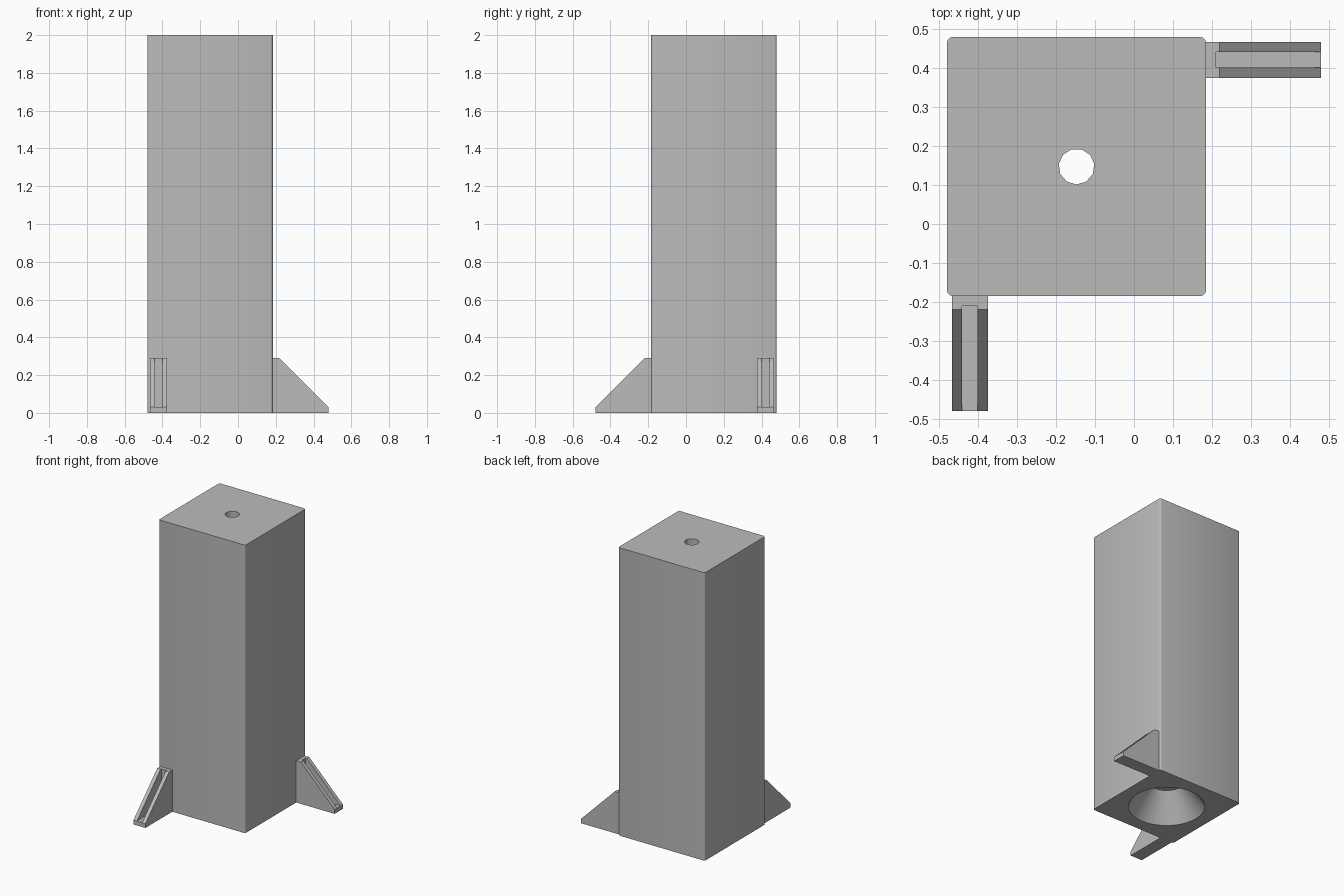
import bpy, bmesh, math
from mathutils import Matrix, Vector

old = bpy.data.objects.get("Cube")
if old:
    bpy.data.objects.remove(old, do_unlink=True)

grey = bpy.data.materials.new("plain grey")
grey.use_nodes = True
COLOUR = (0.5, 0.5, 0.5, 1)
grey.diffuse_color = COLOUR
grey.node_tree.nodes["Principled BSDF"].inputs["Base Color"].default_value = COLOUR

LOW, HIGH, FAR = -0.48, 0.185, 0.48      # tower edges along x, and fin reach
CX, CY, SIZE = -0.1475, 0.1475, 0.665
BASE_TOP = 0.29


def make_object(name, bm):
    bmesh.ops.recalc_face_normals(bm, faces=bm.faces)
    mesh = bpy.data.meshes.new(name)
    bm.to_mesh(mesh)
    bm.free()
    mesh.materials.append(grey)
    obj = bpy.data.objects.new(name, mesh)
    bpy.context.collection.objects.link(obj)
    return obj


def block(name, z0, z1):
    """Square block with softened upright corners."""
    bm = bmesh.new()
    place = Matrix.Translation((CX, CY, (z0 + z1) / 2)) @ Matrix.Diagonal((SIZE, SIZE, z1 - z0, 1))
    bmesh.ops.create_cube(bm, size=1, matrix=place)
    upright = [e for e in bm.edges if abs(e.verts[0].co.z - e.verts[1].co.z) > 0.01]
    bmesh.ops.bevel(bm, geom=upright, offset=0.015, segments=3, profile=0.5, affect='EDGES')
    return make_object(name, bm)


def cut(obj, sides, r0, r1, z0, z1):
    """Cut a round tapered hole on the tower axis, flat side towards the back."""
    bm = bmesh.new()
    place = Matrix.Translation((CX, CY, (z0 + z1) / 2)) @ Matrix.Rotation(math.pi, 4, 'Z')
    bmesh.ops.create_cone(bm, cap_ends=True, segments=sides, radius1=r0, radius2=r1,
                          depth=z1 - z0, matrix=place)
    cutter = make_object("cutter", bm)
    cutter.hide_render = True
    mod = obj.modifiers.new("hole", 'BOOLEAN')
    mod.operation, mod.object, mod.solver = 'DIFFERENCE', cutter, 'EXACT'
    bpy.context.view_layer.objects.active = obj
    bpy.ops.object.modifier_apply(modifier=mod.name)
    bpy.data.objects.remove(cutter, do_unlink=True)


def prism(bm, profile, y0, y1):
    """Extrude an x-z profile between two y positions."""
    face = bm.faces.new([bm.verts.new((x, y0, z)) for x, z in profile])
    out = bmesh.ops.extrude_face_region(bm, geom=[face])
    moved = [v for v in out["geom"] if isinstance(v, bmesh.types.BMVert)]
    bmesh.ops.translate(bm, verts=moved, vec=Vector((0, y1 - y0, 0)))


def fin(name):
    """Sloping foot: two cheeks with a slot between them."""
    inner = HIGH - 0.005
    cheek = [(inner, 0), (FAR, 0), (FAR, 0.03), (0.22, BASE_TOP), (inner, BASE_TOP)]
    middle = [(inner, 0), (FAR, 0), (FAR, 0.03), (0.21, 0.03), (0.21, BASE_TOP), (inner, BASE_TOP)]
    bm = bmesh.new()
    prism(bm, cheek, 0.375, 0.401)
    prism(bm, middle, 0.401, 0.441)
    prism(bm, cheek, 0.441, 0.467)
    bmesh.ops.remove_doubles(bm, verts=bm.verts, dist=0.0001)
    return make_object(name, bm)


# Tower with a narrow bore
tower = block("tower", BASE_TOP, 2)
cut(tower, 11, 0.046, 0.046, BASE_TOP - 0.1, 2.1)

# Base with the bore and a conical recess underneath
base = block("base", 0, BASE_TOP)
cut(base, 11, 0.046, 0.046, -0.1, BASE_TOP + 0.1)
slope = (0.244 - 0.11) / 0.18
cut(base, 40, 0.244 + slope * 0.05, 0.11, -0.05, 0.18)

# Fins: one to the side, and its mirror image across the diagonal to the front
side_fin = fin("side_fin")
front_fin = fin("front_fin")
front_fin.data.transform(Matrix(((0, -1, 0, 0), (-1, 0, 0, 0), (0, 0, 1, 0), (0, 0, 0, 1))))
front_fin.data.flip_normals()

# Smooth the recess and corners, keep hard edges
bpy.ops.object.select_all(action='DESELECT')
for part in (tower, base):
    part.select_set(True)
bpy.context.view_layer.objects.active = base
bpy.ops.object.shade_smooth_by_angle(angle=math.radians(25))
